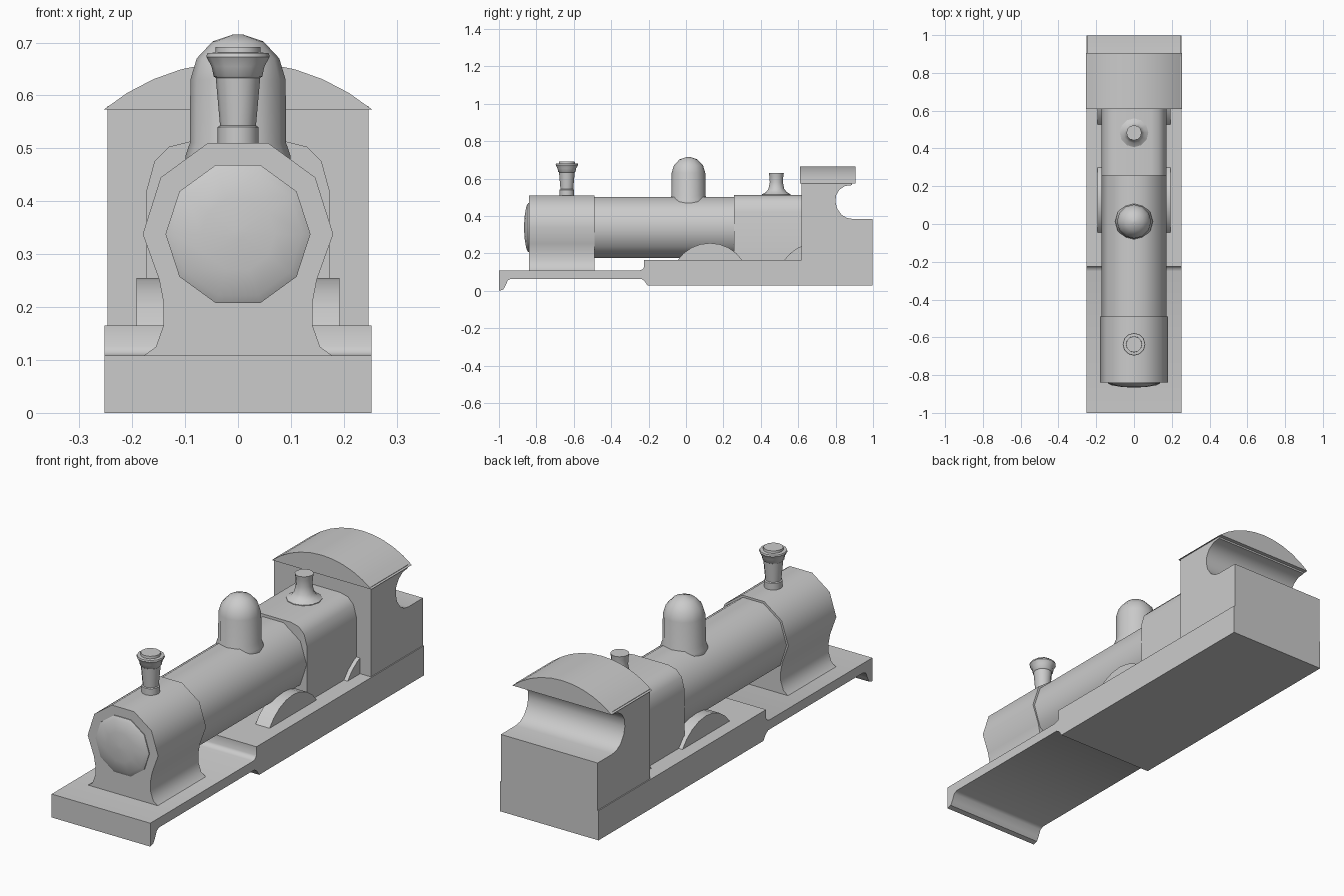
import bpy, bmesh, math

if "Cube" in bpy.data.objects:
    bpy.data.objects.remove(bpy.data.objects["Cube"])


def finish(name, bm, angle=42):
    bmesh.ops.recalc_face_normals(bm, faces=bm.faces)
    mesh = bpy.data.meshes.new(name)
    bm.to_mesh(mesh)
    bm.free()
    obj = bpy.data.objects.new(name, mesh)
    bpy.context.collection.objects.link(obj)
    bpy.ops.object.select_all(action='DESELECT')
    obj.select_set(True)
    bpy.context.view_layer.objects.active = obj
    bpy.ops.object.shade_smooth_by_angle(angle=math.radians(angle))
    return obj


def extrude(name, points, axis, a, b):
    """Extrude a profile: (y, z) points along x, or (x, z) points along y."""
    bm = bmesh.new()
    place = (lambda p, t: (t, p[0], p[1])) if axis == 'x' else (lambda p, t: (p[0], t, p[1]))
    ends = [[bm.verts.new(place(p, t)) for p in points] for t in (a, b)]
    n = len(points)
    for i in range(n):
        j = (i + 1) % n
        bm.faces.new((ends[0][i], ends[0][j], ends[1][j], ends[1][i]))
    for ring in ends:
        bm.faces.new(ring)
    return finish(name, bm)


def lathe(name, profile, sides, origin, along_y=False):
    """Spin (radius, height) rings around z, or around y."""
    bm = bmesh.new()
    ox, oy, oz = origin
    rings = []
    for r, h in profile:
        ring = []
        for i in range(sides):
            a = 2 * math.pi * i / sides
            c, s = r * math.cos(a), r * math.sin(a)
            ring.append(bm.verts.new((ox + c, oy + h, oz + s) if along_y
                                     else (ox + c, oy + s, oz + h)))
        rings.append(ring)
    for lo, hi in zip(rings, rings[1:]):
        for i in range(sides):
            j = (i + 1) % sides
            bm.faces.new((lo[i], lo[j], hi[j], hi[i]))
    bm.faces.new(rings[0])
    bm.faces.new(rings[-1])
    return finish(name, bm)


def arc(cx, cz, r, start, end, n):
    return [(cx + r * math.cos(math.radians(start + (end - start) * i / n)),
             cz + r * math.sin(math.radians(start + (end - start) * i / n)))
            for i in range(n + 1)]


def mirrored(half):
    return half + [(-x, z) for x, z in reversed(half)]


# Running board and frame, with curved buffer beam
extrude("frame", [(-1, 0), (-1, 0.108), (-0.25, 0.108), (-0.232, 0.114), (-0.225, 0.125),
                  (-0.225, 0.165), (0.998, 0.165), (0.998, 0.028), (-0.205, 0.028),
                  (-0.222, 0.052), (-0.24, 0.064), (-0.935, 0.064), (-0.953, 0.055),
                  (-0.966, 0.025), (-0.978, 0.006)], 'x', -0.252, 0.252)

# Smokebox on its flared saddle
extrude("smokebox", mirrored([(0.057, 0.51), (0.146, 0.445), (0.18, 0.338), (0.149, 0.252),
                              (0.141, 0.21), (0.141, 0.165), (0.155, 0.125), (0.182, 0.105)]),
        'y', -0.84, -0.49)

# Domed smokebox door
lathe("smokebox_door", [(0.137, 0.02), (0.137, -0.004), (0.122, -0.013), (0.07, -0.022), (0.01, -0.026)],
      10, (0, -0.84, 0.338), True)

# Boiler barrel and firebox
lathe("boiler", [(0.171, -0.5), (0.171, 0.27)], 10, (0, 0, 0.338), True)
extrude("firebox", mirrored([(0.09, 0.513), (0.13, 0.503), (0.158, 0.475), (0.173, 0.42),
                             (0.173, 0.16)]), 'y', 0.257, 0.63)

# Chimney, steam dome and safety valve
lathe("chimney", [(0.039, 0.49), (0.039, 0.54), (0.034, 0.543), (0.042, 0.633), (0.046, 0.636),
                  (0.05, 0.655), (0.06, 0.673), (0.058, 0.68), (0.043, 0.681), (0.042, 0.692)],
      12, (0, -0.637, 0))
lathe("steam_dome", [(0.1, 0.47), (0.099, 0.487), (0.091, 0.51), (0.09, 0.63), (0.078, 0.67),
                     (0.048, 0.702), (0.01, 0.715)], 12, (0, 0.013, 0))
lathe("safety_valve", [(0.076, 0.505), (0.076, 0.516), (0.055, 0.528), (0.042, 0.545),
                       (0.035, 0.58), (0.037, 0.61), (0.04, 0.63)], 12, (0, 0.483, 0))

# Wheel splashers: the rear pair runs into the cab
for name, y in (("front_splasher", 0.128), ("rear_splasher", 0.698)):
    for side, s in (("left", -1), ("right", 1)):
        extrude(f"{name}_{side}", arc(y, 0.045, 0.21, 34, 146, 8), 'x', s * 0.12, s * 0.192)

# Cab and bunker with scooped rear opening
extrude("cab", [(0.617, 0.15), (0.617, 0.58), (0.888, 0.58), (0.888, 0.565), (0.85, 0.56),
                (0.82, 0.54), (0.802, 0.51), (0.799, 0.475), (0.808, 0.44), (0.83, 0.408),
                (0.858, 0.39), (0.89, 0.384), (0.998, 0.384), (0.998, 0.15)], 'x', -0.247, 0.247)

# Arched cab roof
extrude("cab_roof", arc(0, 0.264, 0.4, 50.6, 129.4, 10), 'y', 0.61, 0.906)
